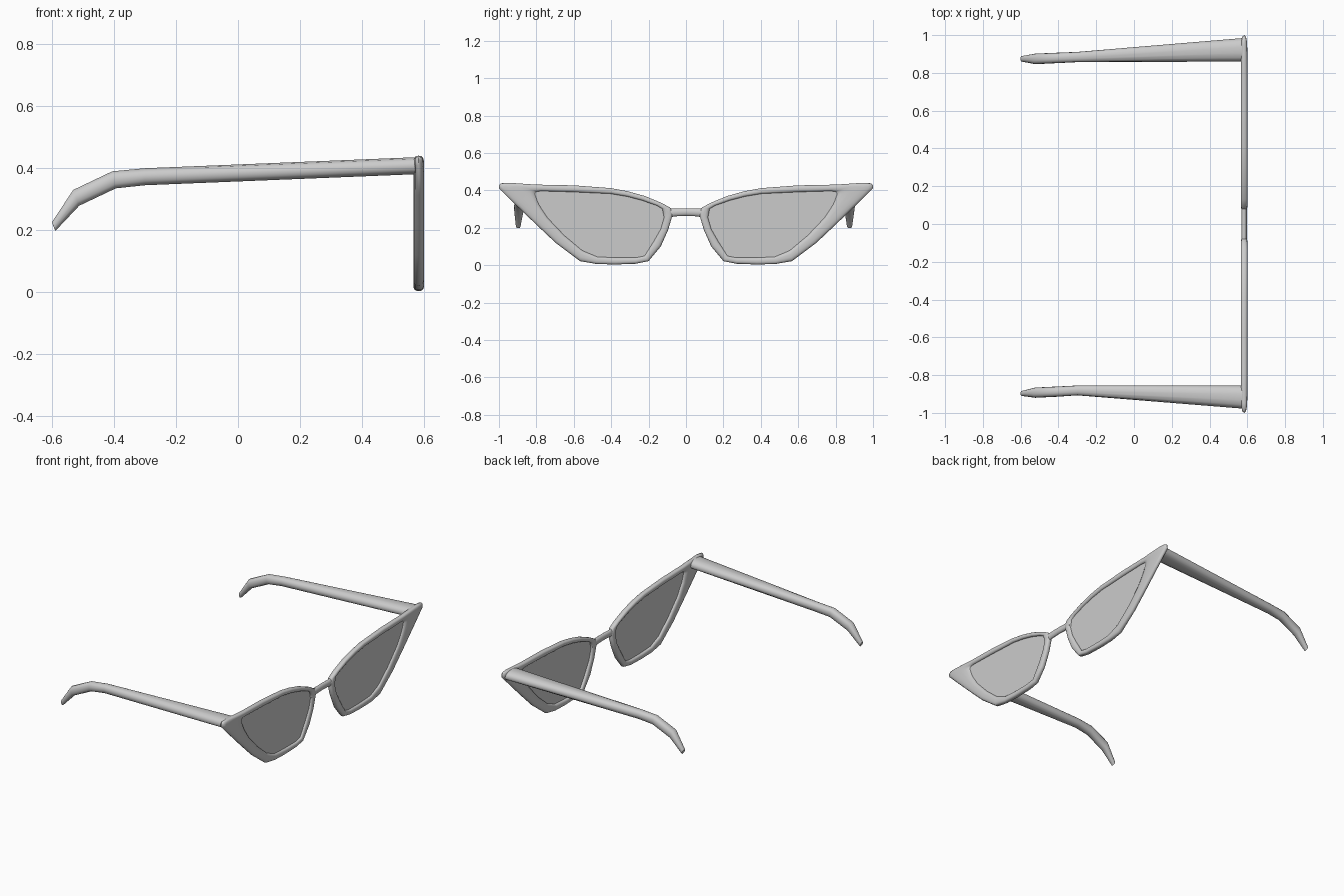
import bpy
import math

if "Cube" in bpy.data.objects:
    bpy.data.objects.remove(bpy.data.objects["Cube"])

XC, XR = 0.583, 0.017   # middle and half depth of the front frame


def build(name, verts, faces, angle=50):
    mesh = bpy.data.meshes.new(name)
    mesh.from_pydata(verts, [], faces)
    obj = bpy.data.objects.new(name, mesh)
    bpy.context.collection.objects.link(obj)
    bpy.ops.object.select_all(action='DESELECT')
    bpy.context.view_layer.objects.active = obj
    obj.select_set(True)
    bpy.ops.object.mode_set(mode='EDIT')
    bpy.ops.mesh.select_all(action='SELECT')
    bpy.ops.mesh.normals_make_consistent(inside=False)
    bpy.ops.object.mode_set(mode='OBJECT')
    bpy.ops.object.shade_smooth_by_angle(angle=math.radians(angle))
    return obj


def loft(name, rings, closed=False, angle=50):
    n, m = len(rings[0]), len(rings)
    faces = []
    for i in range(m if closed else m - 1):
        a, b = i * n, (i + 1) % m * n
        faces += [(a + k, a + (k + 1) % n, b + (k + 1) % n, b + k) for k in range(n)]
    if not closed:
        faces += [tuple(range(n)), tuple(range((m - 1) * n, m * n))]
    return build(name, [p for r in rings for p in r], faces, angle)


def spow(v, p):
    return math.copysign(abs(v) ** p, v)


# Rim stations: outer edge (y, z) and lens opening (y, z)
stations = [
    (.070, .275, .118, .255), (.080, .305, .128, .303), (.130, .333, .160, .320),
    (.220, .370, .235, .346), (.310, .395, .315, .367), (.400, .412, .405, .382),
    (.600, .427, .600, .391), (.800, .431, .770, .396), (.950, .441, .795, .394),
    (.990, .438, .803, .388), (1.00, .428, .804, .382), (1.00, .411, .803, .374),
    (.900, .313, .785, .325), (.797, .214, .740, .255), (.695, .118, .650, .160),
    (.567, .022, .555, .080), (.480, .007, .475, .046), (.380, .004, .380, .041),
    (.270, .008, .270, .041), (.200, .022, .222, .050), (.135, .100, .175, .125),
    (.095, .190, .135, .195)]

angles = [2 * math.pi * k / 14 for k in range(14)]
rim_rings = []
for oy, oz, iy, iz in stations:
    ring = []
    for a in angles:
        t = 0.5 - 0.5 * spow(math.cos(a), 0.8)
        ring.append((XC + XR * spow(math.sin(a), 0.7), oy + (iy - oy) * t, oz + (iz - oz) * t))
    rim_rings.append(ring)

# Rims and lenses, one per side
for side, label in ((1, "left"), (-1, "right")):
    loft(label + "_rim", [[(x, side * y, z) for x, y, z in r] for r in rim_rings], closed=True)
    lens = []
    for x in (XC - 0.002, XC + 0.004):
        lens.append([(x, side * (iy + (oy - iy) * .08), iz + (oz - iz) * .08)
                     for oy, oz, iy, iz in stations])
    loft(label + "_lens", lens, angle=30)

# Bridge joining the rims
bridge = [(-.115, .275, .026), (-.085, .280, .025), (-.06, .282, .021), (0, .284, .021),
          (.06, .282, .021), (.085, .280, .025), (.115, .275, .026)]
loft("bridge", [[(XC + .014 * math.cos(a), y, z + h * math.sin(a)) for a in angles]
                for y, z, h in bridge])

# Temple arms: x, z centre, half height, left y range, right y range
arms = [(.585, .409, .028, .860, .985, -.978, -.855),
        (-.30, .373, .028, .857, .911, -.907, -.855),
        (-.40, .363, .028, .852, .907, -.914, -.860),
        (-.522, .305, .026, .846, .902, -.920, -.866),
        (-.595, .212, .014, .860, .889, -.910, -.884)]
lean = [0, 0, .006, .010, .006]
for label, c in (("left", 3), ("right", 5)):
    rings = []
    for s, k in zip(arms, lean):
        y0, y1 = s[c], s[c + 1]
        rings.append([(s[0] - k * math.sin(a), (y0 + y1) / 2 + (y1 - y0) / 2 * spow(math.cos(a), .85),
                       s[1] + s[2] * spow(math.sin(a), .85)) for a in angles])
    loft(label + "_temple", rings)
